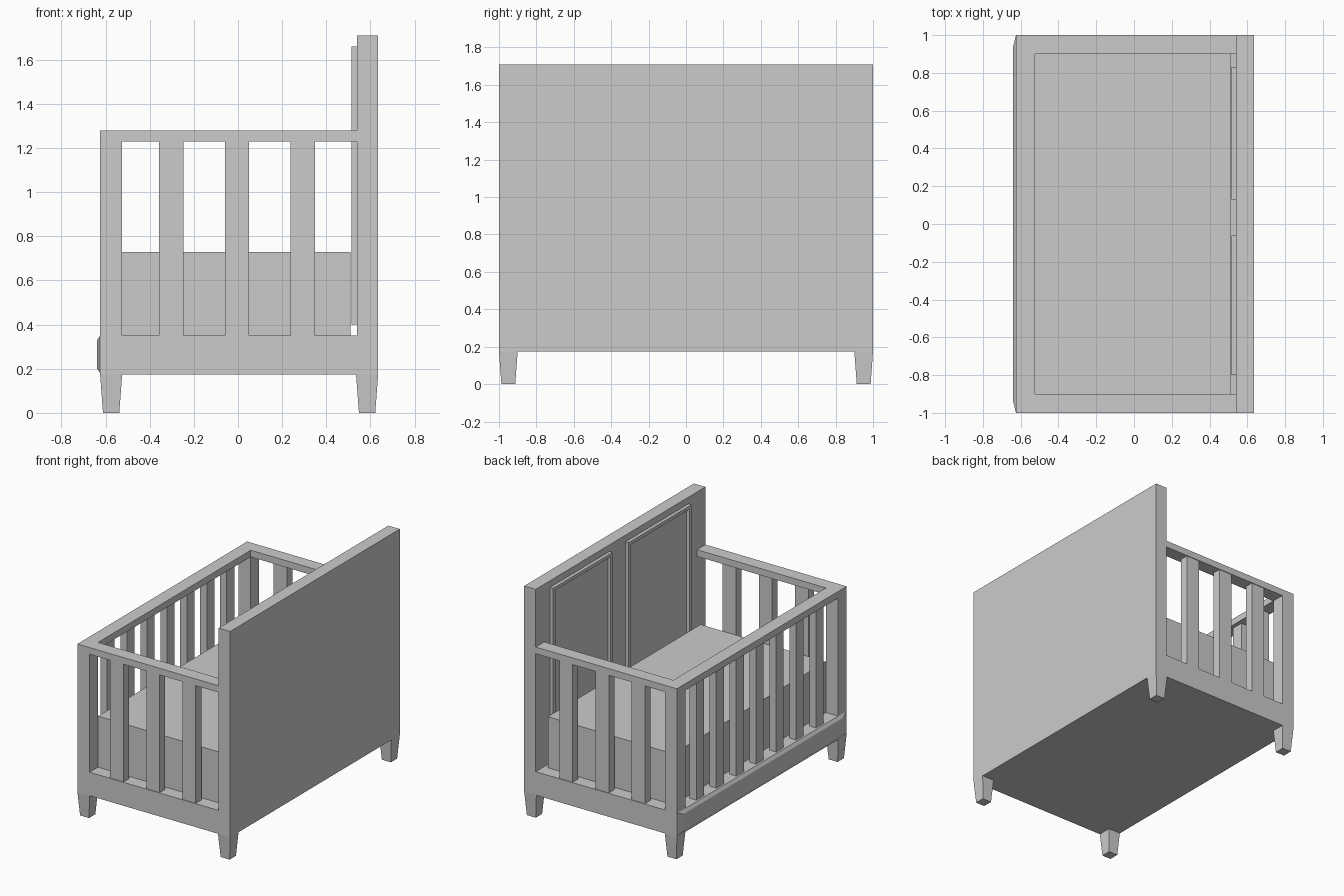
import bpy, bmesh
from mathutils import Vector

if "Cube" in bpy.data.objects:
    bpy.data.objects.remove(bpy.data.objects["Cube"])


def finish(name, bm):
    bmesh.ops.recalc_face_normals(bm, faces=bm.faces)
    me = bpy.data.meshes.new(name)
    bm.to_mesh(me)
    bm.free()
    ob = bpy.data.objects.new(name, me)
    bpy.context.collection.objects.link(ob)
    return ob


def box_bm(x, y, z):
    bm = bmesh.new()
    bmesh.ops.create_cube(bm, size=1)
    for v in bm.verts:
        v.co = Vector([(a + b) / 2 + c * (b - a) for (a, b), c in zip((x, y, z), v.co)])
    return bm


def box(name, x, y, z):
    return finish(name, box_bm(x, y, z))


def face_towards(bm, axis, sign):
    d = Vector((0, 0, 0))
    d[axis] = sign
    bm.normal_update()
    return max(bm.faces, key=lambda f: f.normal.dot(d))


FOOT, HEAD, BACK = -0.625, 0.54, 0.635
BASE, SILL, RAIL, TOP = 0.175, 0.35, 1.23, 1.28

# Solid base, headboard and mattress
box("base", (FOOT, HEAD), (-1, 1), (BASE, SILL))
box("headboard", (HEAD, BACK), (-1, 1), (BASE, 1.71))
box("mattress", (-0.525, 0.51), (-0.9, 0.9), (SILL, 0.73))

# Foot end: top rail and slats
box("foot_rail", (FOOT, -0.525), (-1, 1), (RAIL, TOP))
for i in range(7):
    y = -0.9 + 1.8 * (i + 1) / 8 + (i - 3) * 0.01
    box("foot_slat", (FOOT + 0.015, FOOT + 0.07), (y - 0.045, y + 0.045), (SILL, RAIL))

# Sides: rails, corner posts and slats
for s in (-1, 1):
    outer = tuple(sorted((s * 0.9, s)))
    box("side_rail", (-0.525, HEAD), outer, (RAIL, TOP))
    box("corner_post", (FOOT, -0.525), outer, (SILL, RAIL))
    for x in (-0.303, -0.005, 0.293):
        box("side_slat", (x - 0.055, x + 0.055),
            tuple(sorted((s * 0.93, s * 0.995))), (SILL, RAIL))

# Shallow bevelled panel on the foot end of the base
bm = box_bm((-0.64, FOOT), (-1, 1), (0.18, SILL))
for v in face_towards(bm, 0, -1).verts:
    v.co.y *= 0.94
    v.co.z += 0.022 if v.co.z < 0.26 else -0.022
finish("foot_base_panel", bm)

# Framed panels on the inside of the headboard
for y in ((0.13, 0.83), (-0.80, -0.06)):
    bm = box_bm((0.515, HEAD), y, (0.40, 1.66))
    f = face_towards(bm, 0, -1)
    bmesh.ops.inset_region(bm, faces=[f], thickness=0.035)
    bmesh.ops.inset_region(bm, faces=[f], thickness=0.008)
    bmesh.ops.translate(bm, verts=f.verts, vec=(0.018, 0, 0))
    finish("headboard_panel", bm)

# Tapered legs
for x in ((FOOT, -0.525), (0.535, BACK)):
    for y in ((-1, -0.9), (0.9, 1)):
        bm = box_bm(x, y, (0, BASE))
        cx, cy = sum(x) / 2, sum(y) / 2
        for v in face_towards(bm, 2, -1).verts:
            v.co.x = cx + (v.co.x - cx) * 0.74
            v.co.y = cy + (v.co.y - cy) * 0.74
        finish("leg", bm)
